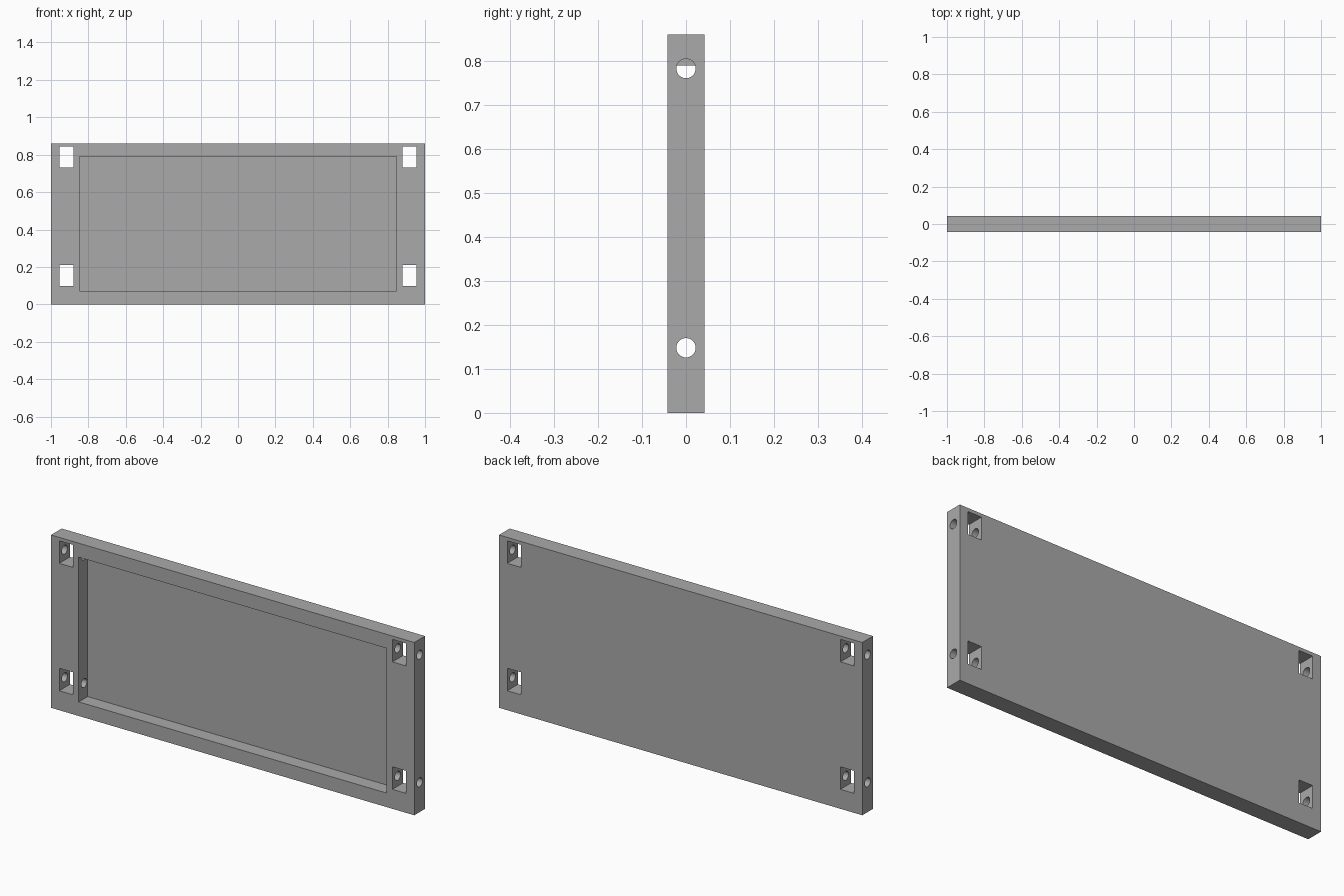
import bpy
import math

cube = bpy.data.objects.get("Cube")
if cube:
    bpy.data.objects.remove(cube, do_unlink=True)

WIDTH, DEPTH, HEIGHT = 2.0, 0.084, 0.86
SLOT_HEIGHTS = (0.153, 0.787)
HOLE_HEIGHTS = (0.148, 0.783)

grey = bpy.data.materials.new("grey")
grey.use_nodes = True
colour = (0.4, 0.4, 0.4, 1)
grey.diffuse_color = colour
grey.node_tree.nodes["Principled BSDF"].inputs["Base Color"].default_value = colour


def box(name, centre, size):
    bpy.ops.mesh.primitive_cube_add(size=1, location=centre)
    ob = bpy.context.object
    ob.name = name
    ob.scale = size
    bpy.ops.object.transform_apply(location=True, rotation=False, scale=True)
    ob.data.materials.append(grey)
    return ob


def cut(target, cutter):
    """Subtract the cutter from the target and discard it."""
    cutter.hide_render = True
    mod = target.modifiers.new("cut", 'BOOLEAN')
    mod.operation = 'DIFFERENCE'
    mod.solver = 'EXACT'
    mod.object = cutter
    bpy.context.view_layer.objects.active = target
    bpy.ops.object.modifier_apply(modifier=mod.name)
    bpy.data.objects.remove(cutter, do_unlink=True)


# Panel with a shallow tray sunk into its front
panel = box("panel", (0, 0, HEIGHT / 2), (WIDTH, DEPTH, HEIGHT))
tray_depth = 0.07
cut(panel, box("tray_cutter", (0, -DEPTH / 2 + tray_depth - 0.1, HEIGHT / 2),
               (1.695, 0.2, 0.72)))

for side in (-1, 1):
    # Nut slots straight through the panel
    for z in SLOT_HEIGHTS:
        cut(panel, box("slot_cutter", (side * 0.917, 0, z), (0.075, 0.2, 0.112)))
    # Bolt holes from the end faces into the tray
    for z in HOLE_HEIGHTS:
        bpy.ops.mesh.primitive_cylinder_add(
            vertices=32, radius=0.022, depth=0.27,
            location=(side * 0.965, 0, z), rotation=(0, math.pi / 2, 0))
        hole = bpy.context.object
        hole.data.materials.append(grey)
        cut(panel, hole)

# Smooth the hole walls, keep the edges crisp
bpy.ops.object.select_all(action='DESELECT')
panel.select_set(True)
bpy.context.view_layer.objects.active = panel
bpy.ops.object.shade_smooth_by_angle(angle=math.radians(30))
